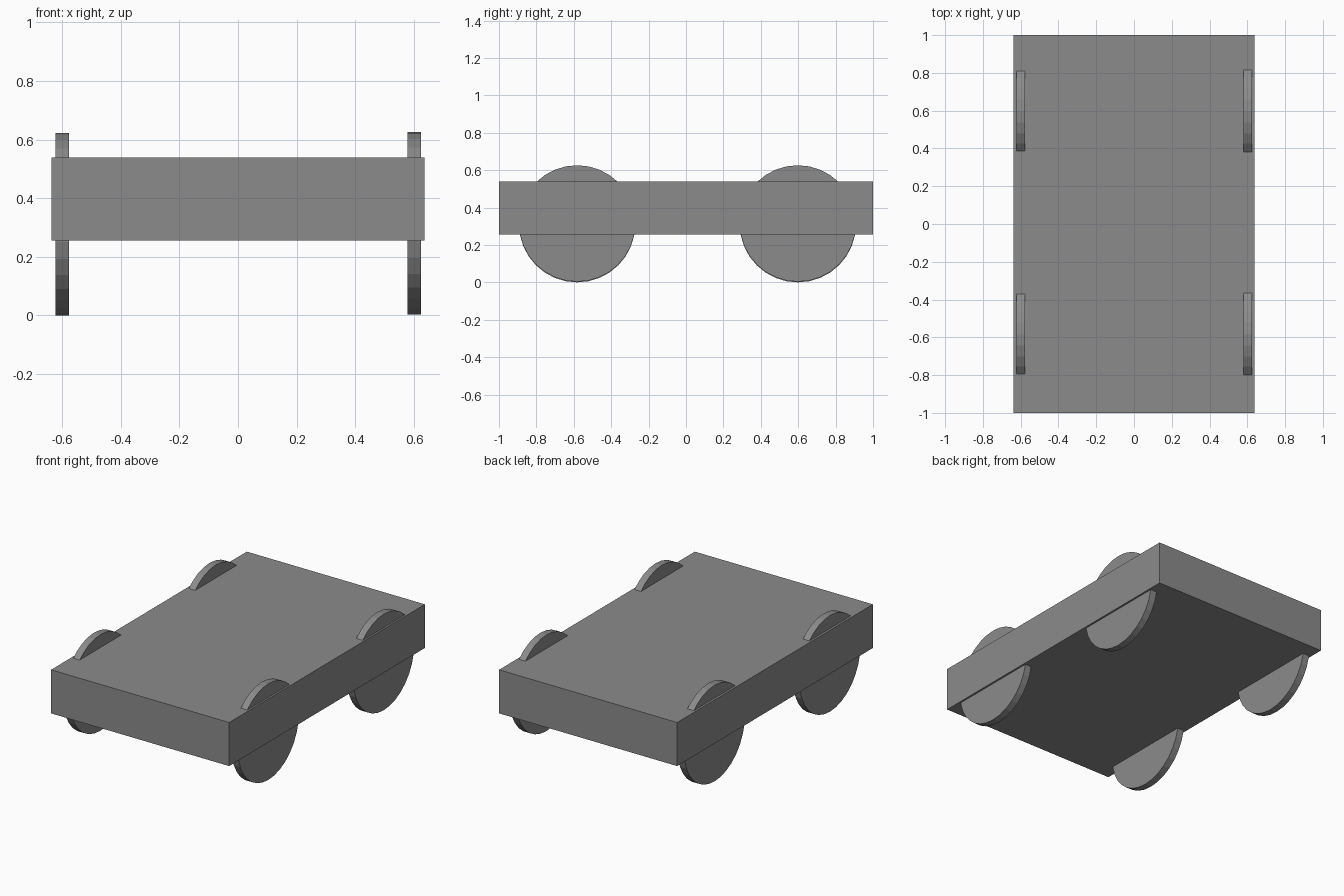
import bpy
from math import pi

if "Cube" in bpy.data.objects:
    bpy.data.objects.remove(bpy.data.objects["Cube"])

# Dark grey for every part
grey = bpy.data.materials.new("dark_grey")
grey.diffuse_color = (0.26, 0.26, 0.26, 1)
grey.use_nodes = True
grey.node_tree.nodes["Principled BSDF"].inputs["Base Color"].default_value = grey.diffuse_color

# Flat slab body
bpy.ops.mesh.primitive_cube_add(size=1, location=(0, 0, 0.397))
body = bpy.context.object
body.name = "body"
body.scale = (1.274, 2.0, 0.282)
bpy.ops.object.transform_apply(location=False, rotation=False, scale=True)
body.data.materials.append(grey)


# Thin disc wheel with its axle along x
def wheel(name, x, y, z):
    bpy.ops.mesh.primitive_cylinder_add(vertices=32, radius=0.311, depth=0.046,
                                        location=(x, y, z), rotation=(0, pi / 2, 0))
    obj = bpy.context.object
    obj.name = name
    obj.data.materials.append(grey)


# Four wheels cutting through the body near its sides
for side, x, z in (("left", -0.6, 0.311), ("right", 0.602, 0.315)):
    for end, y in (("front", -0.582), ("back", 0.598)):
        wheel(f"{end}_{side}_wheel", x, y, z)
